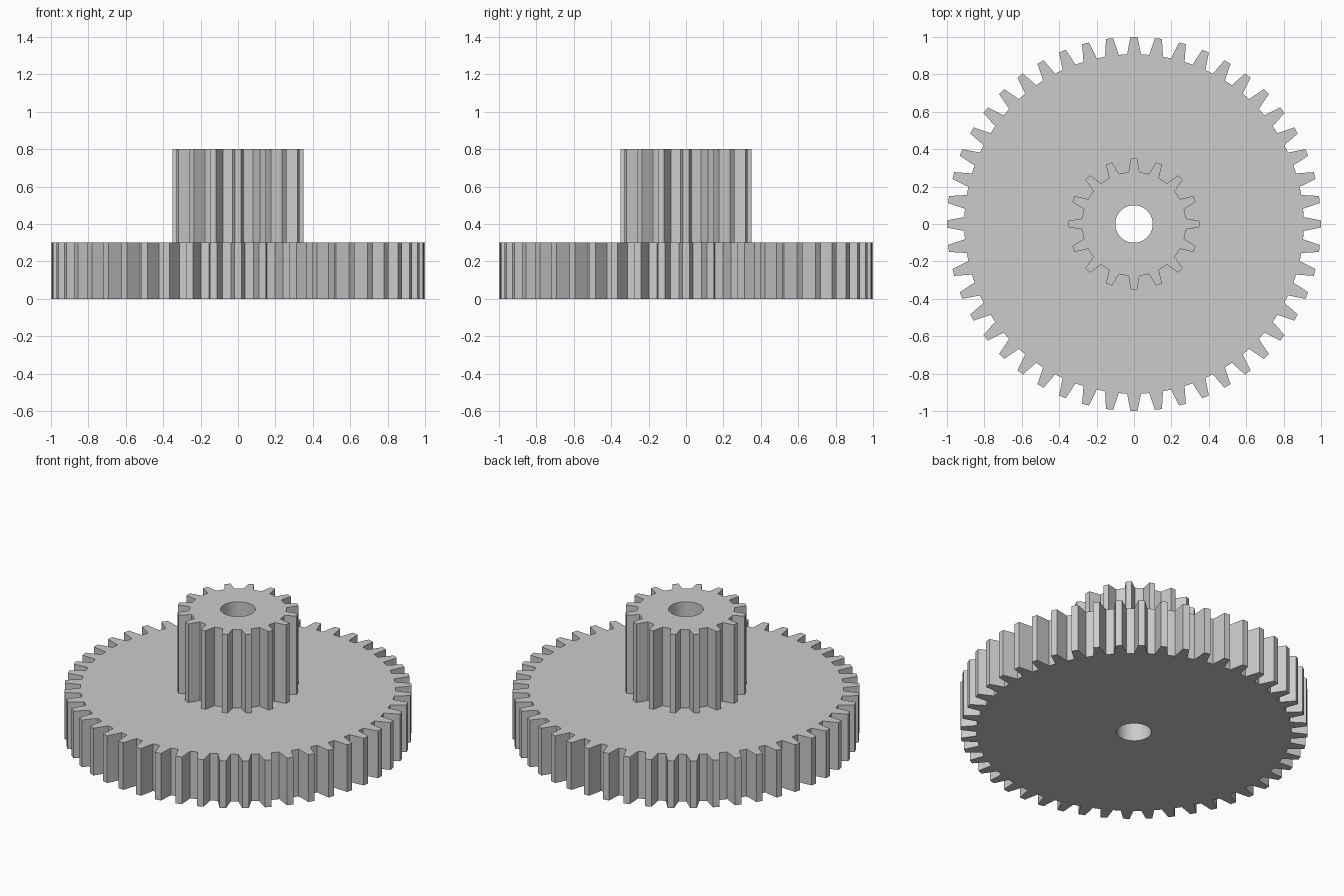
import bpy, bmesh
from math import cos, sin, tau
from mathutils import Vector

cube = bpy.data.objects.get("Cube")
if cube:
    bpy.data.objects.remove(cube)

BASE, STEP, TOP = 0.0, 0.3, 0.8

grey = bpy.data.materials.new("plain_grey")
grey.use_nodes = True
colour = (0.6, 0.6, 0.6, 1)
grey.diffuse_color = colour
grey.node_tree.nodes["Principled BSDF"].inputs["Base Color"].default_value = colour


def gear_outline(teeth, tip, root, tip_half, root_half):
    """Outline of straight tapered teeth, one centred on each axis."""
    points = []
    for i in range(teeth):
        a = tau * i / teeth
        out, side = Vector((cos(a), sin(a))), Vector((-sin(a), cos(a)))
        for r, w in ((root, -root_half), (tip, -tip_half), (tip, tip_half), (root, root_half)):
            points.append(out * r + side * w)
    return points


def circle_outline(radius, sides):
    return [Vector((cos(tau * i / sides), sin(tau * i / sides))) * radius for i in range(sides)]


def wall(bm, outline, low, high, smooth=False):
    """Upright wall along an outline; returns its bottom and top edges."""
    rings = [[bm.verts.new((p.x, p.y, z)) for p in outline] for z in (low, high)]
    n = len(outline)
    for i in range(n):
        j = (i + 1) % n
        face = bm.faces.new((rings[0][i], rings[0][j], rings[1][j], rings[1][i]))
        face.smooth = smooth
    return [[bm.edges.get((r[i], r[(i + 1) % n])) for i in range(n)] for r in rings]


bm = bmesh.new()
# Toothed walls of the wide wheel and the narrow pinion, and the bore through both
wheel_low, wheel_high = wall(bm, gear_outline(48, 1.0, 0.907, 0.019, 0.037), BASE, STEP)
pinion_low, pinion_high = wall(bm, gear_outline(16, 0.35, 0.278, 0.017, 0.029), STEP, TOP)
bore_low, bore_high = wall(bm, circle_outline(0.1, 64), BASE, TOP, smooth=True)

# Flat faces: underside, shoulder and top
for outer, inner, up in ((wheel_low, bore_low, -1), (wheel_high, pinion_low, 1), (pinion_high, bore_high, 1)):
    bmesh.ops.triangle_fill(bm, use_beauty=True, edges=outer + inner, normal=(0, 0, up))
bmesh.ops.recalc_face_normals(bm, faces=bm.faces)

# Keep the rims of the bore sharp
for edge in bore_low + bore_high:
    edge.smooth = False

mesh = bpy.data.meshes.new("stepped_gear")
bm.to_mesh(mesh)
bm.free()
mesh.materials.append(grey)
gear = bpy.data.objects.new("stepped_gear", mesh)
bpy.context.collection.objects.link(gear)
